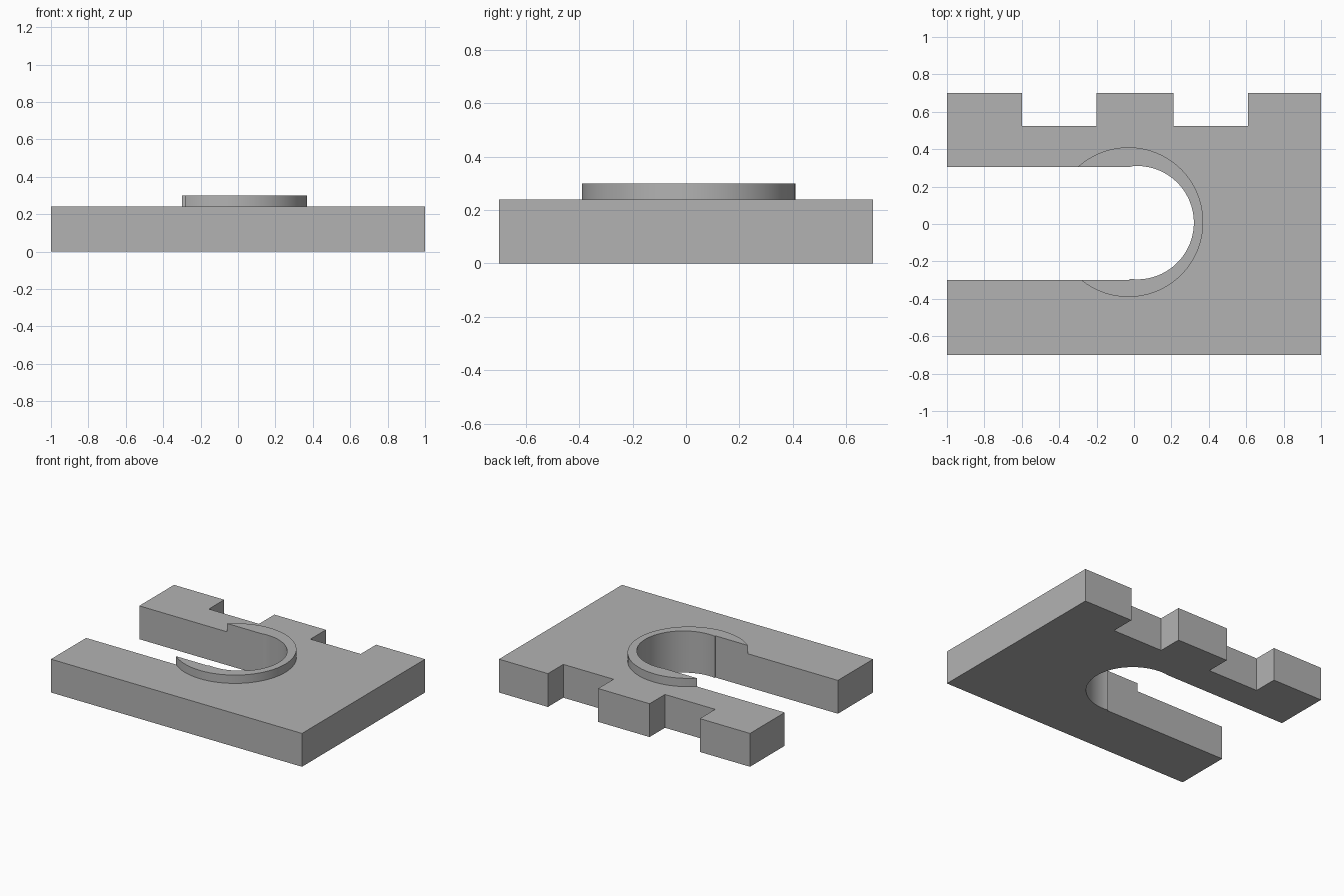
import bpy, bmesh, math

cube = bpy.data.objects.get("Cube")
if cube:
    bpy.data.objects.remove(cube, do_unlink=True)

GREY = (0.45, 0.45, 0.45, 1)
grey = bpy.data.materials.new("plain_grey")
grey.use_nodes = True
grey.diffuse_color = GREY
grey.node_tree.nodes["Principled BSDF"].inputs["Base Color"].default_value = GREY

PLATE_TOP, COLLAR_TOP = 0.24, 0.30
SLOT_BACK, SLOT_FRONT = 0.305, -0.30


def arc(cx, cy, r, start, end, steps=64):
    """Points along a circle between two angles in radians."""
    angles = (start + (end - start) * i / steps for i in range(steps + 1))
    return [(cx + r * math.cos(a), cy + r * math.sin(a)) for a in angles]


def extrude_profile(name, points, bottom, top):
    """Solid prism from an outline in plan."""
    bm = bmesh.new()
    face = bm.faces.new([bm.verts.new((x, y, bottom)) for x, y in points])
    up = bmesh.ops.extrude_face_region(bm, geom=[face], use_keep_orig=True)
    for v in up["geom"]:
        if isinstance(v, bmesh.types.BMVert):
            v.co.z = top
    bmesh.ops.recalc_face_normals(bm, faces=bm.faces)
    mesh = bpy.data.meshes.new(name)
    bm.to_mesh(mesh)
    bm.free()
    mesh.materials.append(grey)
    obj = bpy.data.objects.new(name, mesh)
    bpy.context.collection.objects.link(obj)
    bpy.ops.object.select_all(action="DESELECT")
    obj.select_set(True)
    bpy.context.view_layer.objects.active = obj
    bpy.ops.object.shade_smooth_by_angle(angle=math.radians(30))
    return obj


# Rounded slot end, from its front side around to its back side
bore = arc(0.017, 0.007, 0.303, math.radians(-98), math.radians(97))
bore = [(bore[0][0], SLOT_FRONT)] + bore + [(bore[-1][0], SLOT_BACK)]

# Base plate with the open slot on one side and two notches in the back edge
plate = [(-1, SLOT_FRONT), (-1, -0.70), (1, -0.70), (1, 0.70)]
for left, right in ((0.21, 0.61), (-0.60, -0.20)):
    plate += [(right, 0.70), (right, 0.525), (left, 0.525), (left, 0.70)]
plate += [(-1, 0.70), (-1, SLOT_BACK)]
extrude_profile("base_plate", plate + bore[::-1], 0, PLATE_TOP)

# Raised crescent collar, trimmed where its outer circle meets the slot sides
cx, cy, r = -0.03, 0.01, 0.40
start = math.pi - math.asin((SLOT_FRONT - cy) / r) - 2 * math.pi
end = math.pi - math.asin((SLOT_BACK - cy) / r)
rim = arc(cx, cy, r, start, end, 96)
extrude_profile("raised_collar", rim + bore[::-1], PLATE_TOP, COLLAR_TOP)
